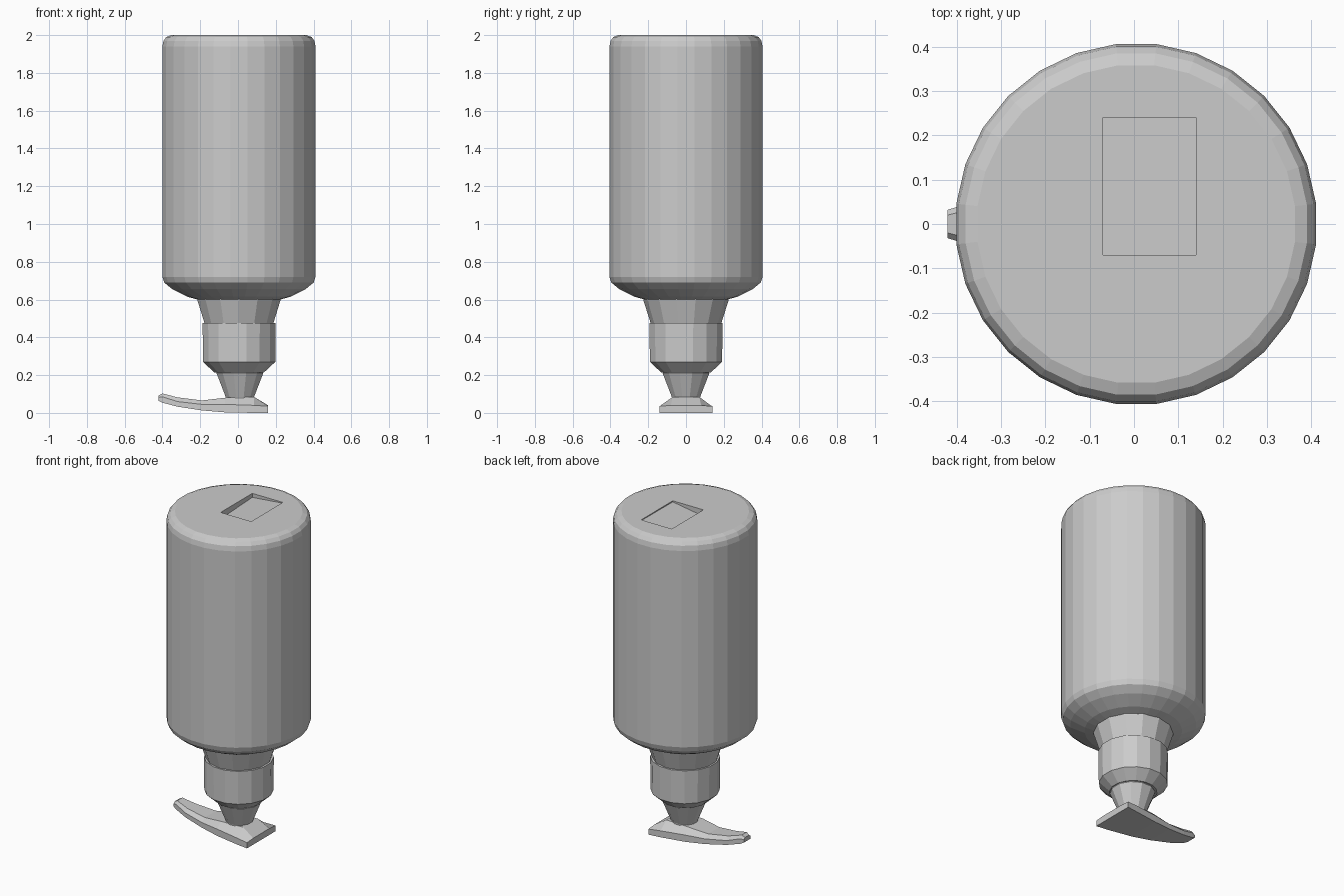
import bpy
import math

if "Cube" in bpy.data.objects:
    bpy.data.objects.remove(bpy.data.objects["Cube"])


def make_object(name, verts, faces):
    mesh = bpy.data.meshes.new(name)
    mesh.from_pydata(verts, [], faces)
    mesh.update()
    obj = bpy.data.objects.new(name, mesh)
    bpy.context.collection.objects.link(obj)
    return obj


def loft(name, rings):
    """Skin a list of equal-length rings and cap both ends."""
    n = len(rings[0])
    verts = [v for ring in rings for v in ring]
    faces = [tuple(reversed(range(n)))]
    for r in range(len(rings) - 1):
        for i in range(n):
            j = (i + 1) % n
            faces.append((r * n + i, r * n + j, (r + 1) * n + j, (r + 1) * n + i))
    faces.append(tuple(range((len(rings) - 1) * n, len(rings) * n)))
    return make_object(name, verts, faces)


def lathe(name, profile, sides, cx=0.0, cy=0.0):
    """Revolve (radius, z) pairs, listed from bottom to top."""
    rings = []
    for r, z in profile:
        rings.append([(cx + r * math.cos(2 * math.pi * (i + 0.5) / sides),
                       cy + r * math.sin(2 * math.pi * (i + 0.5) / sides), z)
                      for i in range(sides)])
    return loft(name, rings)


# Bottle body, standing upside down
body = lathe("bottle_body", [(0.22, 0.60), (0.275, 0.615), (0.355, 0.655),
                             (0.398, 0.69), (0.408, 0.72), (0.408, 1.94),
                             (0.402, 1.97), (0.387, 1.99), (0.36, 2.0)], 28, 0.005)

# Shallow sloping recess in the bottle base
corners = [(-0.07, -0.07, 1.96), (0.14, -0.07, 1.993),
           (0.14, 0.24, 1.995), (-0.07, 0.24, 1.975)]
cutter = loft("recess_cutter", [corners, [(x, y, 2.1) for x, y, z in corners]])
cutter.hide_render = True
cutter.hide_viewport = True
recess = body.modifiers.new("recess", 'BOOLEAN')
recess.operation = 'DIFFERENCE'
recess.object = cutter
recess.solver = 'EXACT'

# Tapered neck, screw collar and pump stem
lathe("bottle_neck", [(0.185, 0.44), (0.187, 0.475), (0.225, 0.595), (0.225, 0.63)], 14, 0.005)
lathe("pump_collar", [(0.135, 0.215), (0.195, 0.27), (0.197, 0.475)], 16, 0.006)
lathe("pump_stem", [(0.075, 0.05), (0.078, 0.085), (0.128, 0.21), (0.12, 0.24)], 12, 0.01)

# Pump head with tapering nozzle: x, half width, top half width, bottom, shoulder, top
stations = [(0.16, 0.14, 0.08, 0.0, 0.035, 0.04),
            (0.085, 0.13, 0.07, 0.0, 0.04, 0.085),
            (-0.07, 0.105, 0.07, 0.003, 0.045, 0.08),
            (-0.19, 0.083, 0.055, 0.013, 0.045, 0.066),
            (-0.32, 0.058, 0.04, 0.033, 0.06, 0.082),
            (-0.40, 0.038, 0.025, 0.054, 0.085, 0.103),
            (-0.42, 0.032, 0.02, 0.064, 0.082, 0.092)]
loft("pump_head", [[(x, -w, b), (x, -w, s), (x, -t, h),
                    (x, t, h), (x, w, s), (x, w, b)]
                   for x, w, t, b, s, h in stations])
